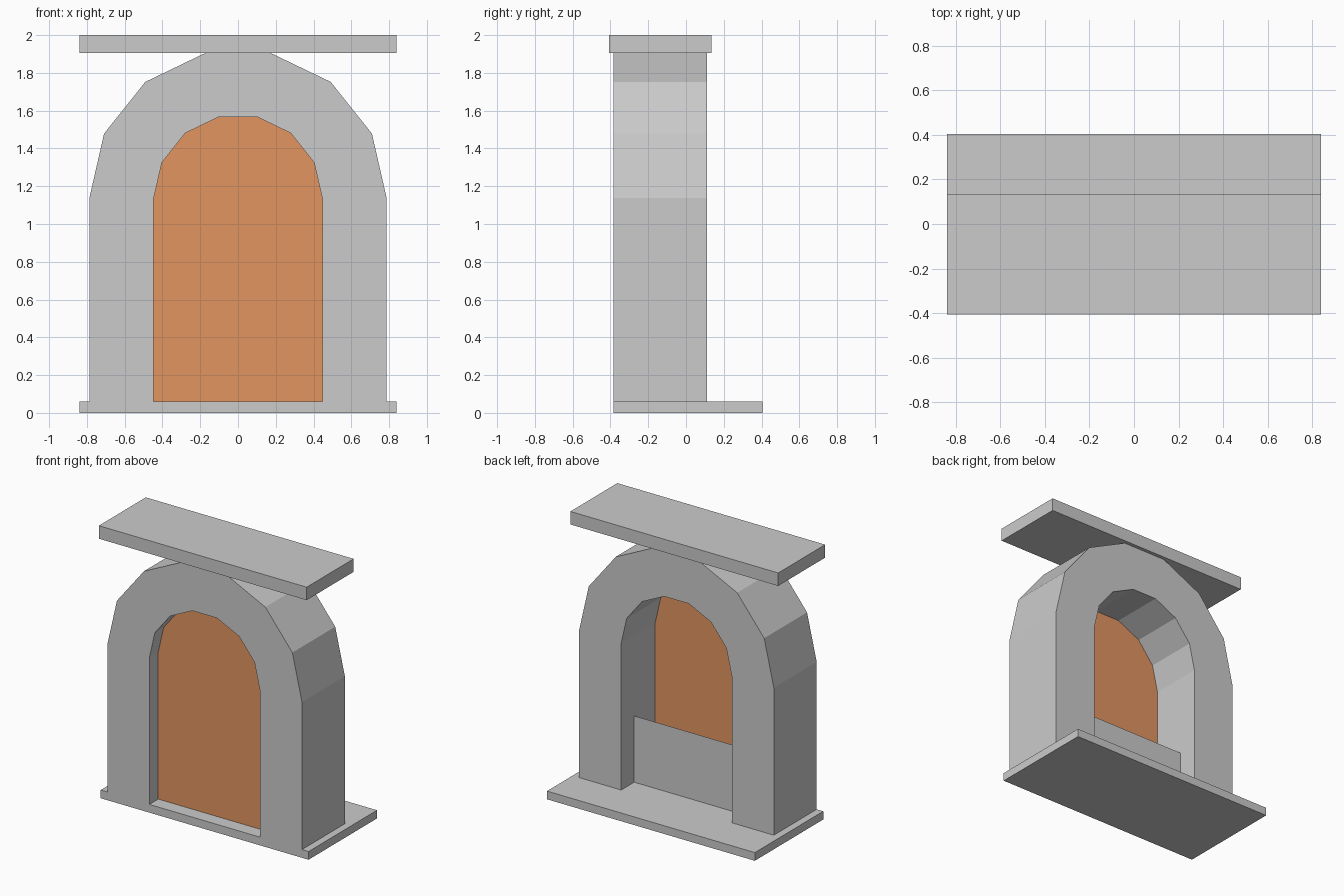
import bpy
import math

if "Cube" in bpy.data.objects:
    bpy.data.objects.remove(bpy.data.objects["Cube"], do_unlink=True)


def material(name, rgb):
    mat = bpy.data.materials.new(name)
    mat.use_nodes = True
    mat.diffuse_color = (*rgb, 1)
    mat.node_tree.nodes["Principled BSDF"].inputs["Base Color"].default_value = (*rgb, 1)
    return mat


stone = material("grey stone", (0.6, 0.6, 0.6))
wood = material("orange wood", (0.76, 0.3, 0.12))

FLOOR = 0.06
FRONT, BACK = -0.385, 0.11
SEGMENTS = 7


def mesh_object(name, verts, faces, mat):
    mesh = bpy.data.meshes.new(name)
    mesh.from_pydata(verts, [], faces)
    mesh.materials.append(mat)
    obj = bpy.data.objects.new(name, mesh)
    bpy.context.collection.objects.link(obj)
    return obj


def slab(name, half_width, y0, y1, z0, z1):
    bpy.ops.mesh.primitive_cube_add(size=1, location=(0, (y0 + y1) / 2, (z0 + z1) / 2))
    obj = bpy.context.object
    obj.name = name
    obj.scale = (2 * half_width, y1 - y0, z1 - z0)
    bpy.ops.object.transform_apply(location=False, rotation=False, scale=True)
    obj.data.materials.append(stone)


def arch_outline(radius, spring):
    # From the right foot, over the round head, to the left foot
    arc = [(radius * math.cos(math.pi * i / SEGMENTS),
            spring + radius * math.sin(math.pi * i / SEGMENTS))
           for i in range(SEGMENTS + 1)]
    return [(radius, FLOOR)] + arc + [(-radius, FLOOR)]


outer = arch_outline(0.787, 1.137)
inner = arch_outline(0.447, 1.132)
n = len(outer)

# Arch: four rings (outer/inner, front/back) joined into a band
verts = [(x, y, z) for y in (FRONT, BACK) for ring in (outer, inner) for x, z in ring]
of, nf, ob, nb = (k * n for k in range(4))
faces = []
for a, b, in ((of, nf), (nf, nb), (nb, ob), (ob, of)):
    faces += [(a + i, a + i + 1, b + i + 1, b + i) for i in range(n - 1)]
faces += [(of, nf, nb, ob), (ob + n - 1, nb + n - 1, nf + n - 1, of + n - 1)]
mesh_object("arch", verts, faces, stone)

# Door panel set back in the opening
mesh_object("door_panel", [(x, -0.283, z) for x, z in inner], [range(n)[::-1]], wood)

# Low sheet closing the lower part of the opening behind the door
w = inner[0][0]
mesh_object("rear_sheet",
            [(x, -0.04, z) for x, z in ((w, FLOOR), (-w, FLOOR), (-w, 0.545), (w, 0.545))],
            [(0, 1, 2, 3)], stone)

# Base and top slabs
slab("base_slab", 0.84, FRONT, 0.405, 0, FLOOR)
slab("top_slab", 0.84, -0.407, 0.135, 1.905, 2)
